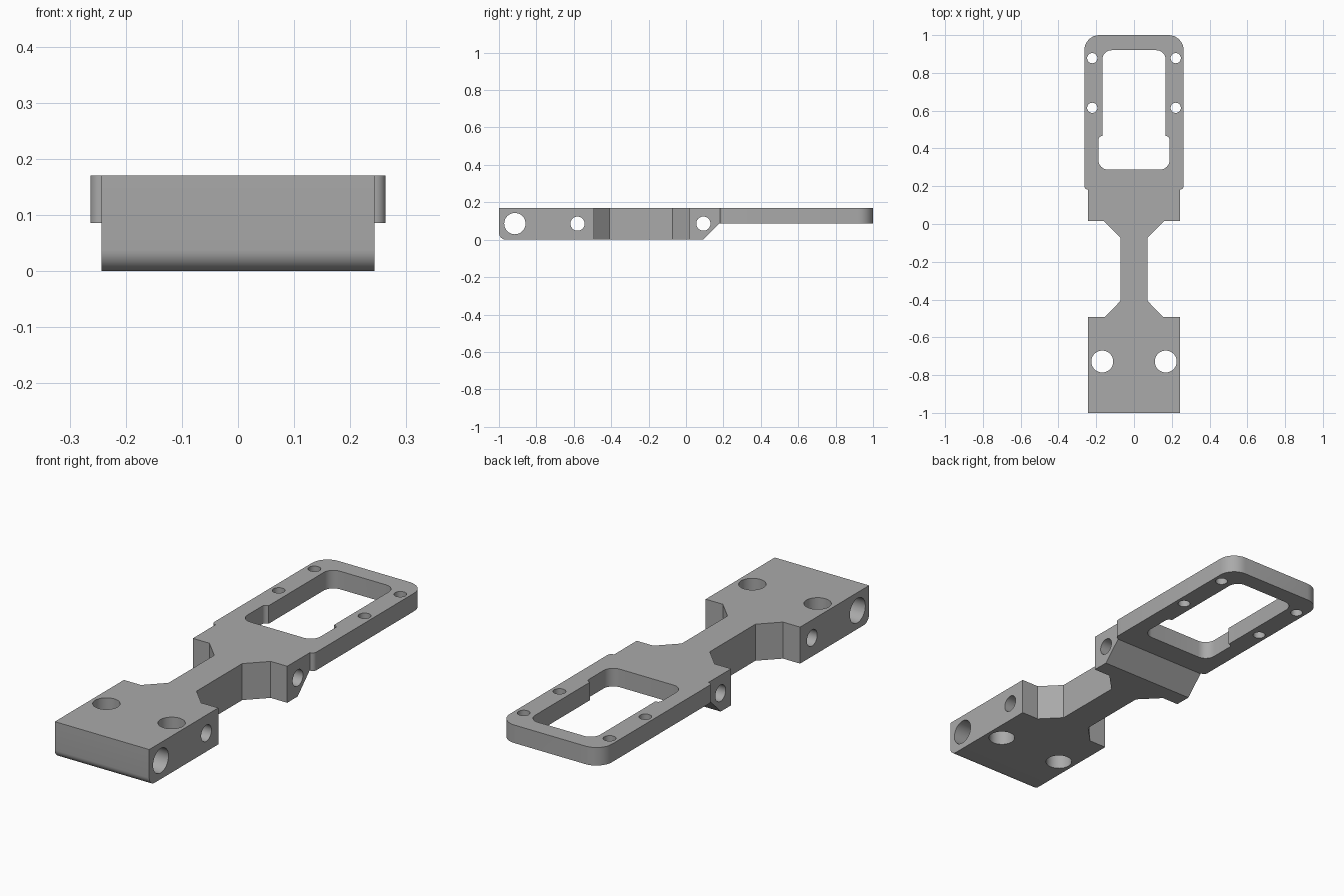
import bpy
import bmesh
from math import radians, tan
from mathutils import Matrix, Vector

cube = bpy.data.objects.get("Cube")
if cube:
    bpy.data.objects.remove(cube, do_unlink=True)

grey = bpy.data.materials.new("light grey")
grey.use_nodes = True
colour = (0.4, 0.4, 0.4, 1)
grey.diffuse_color = colour
grey.node_tree.nodes["Principled BSDF"].inputs["Base Color"].default_value = colour


def fillet(corners, steps=8):
    """Round each (a, b, radius) corner of a closed outline."""
    out = []
    for i, (a, b, r) in enumerate(corners):
        p = Vector((a, b))
        if r == 0:
            out.append(p)
            continue
        u = (Vector(corners[i - 1][:2]) - p).normalized()
        v = (Vector(corners[(i + 1) % len(corners)][:2]) - p).normalized()
        half = u.angle(v) / 2
        reach = r / tan(half)
        centre = p + (u + v).normalized() * (r**2 + reach**2) ** 0.5
        start, end = p + u * reach - centre, p + v * reach - centre
        turn = start.angle_signed(end)
        for k in range(steps + 1):
            out.append(centre + Matrix.Rotation(-turn * k / steps, 2) @ start)
    return out


def mirrored(half):
    """Complete a right-hand outline across x = 0."""
    return half + [(-x, y, r) for x, y, r in reversed(half)]


def finish(bm, name):
    bmesh.ops.recalc_face_normals(bm, faces=bm.faces)
    mesh = bpy.data.meshes.new(name)
    bm.to_mesh(mesh)
    bm.free()
    mesh.materials.append(grey)
    obj = bpy.data.objects.new(name, mesh)
    bpy.context.collection.objects.link(obj)
    return obj


def prism(name, outline, low, high, along_x=False):
    """Extrude an outline along z, or a (y, z) outline along x."""
    place = (lambda p, t: (t, p.x, p.y)) if along_x else (lambda p, t: (p.x, p.y, t))
    bm = bmesh.new()
    face = bm.faces.new([bm.verts.new(place(p, low)) for p in outline])
    moved = bmesh.ops.extrude_face_region(bm, geom=[face])["geom"]
    shift = place(Vector((0, 0)), high - low)
    bmesh.ops.translate(bm, vec=shift, verts=[g for g in moved if isinstance(g, bmesh.types.BMVert)])
    return finish(bm, name)


def drill(name, centre, radius, sideways=False):
    bm = bmesh.new()
    turn = Matrix.Rotation(radians(90), 4, "Y") if sideways else Matrix()
    bmesh.ops.create_cone(bm, cap_ends=True, segments=32, radius1=radius, radius2=radius,
                          depth=1, matrix=Matrix.Translation(centre) @ turn)
    return finish(bm, name)


def combine(target, tool, operation):
    mod = target.modifiers.new(tool.name, "BOOLEAN")
    mod.operation, mod.solver, mod.object = operation, "EXACT", tool
    bpy.context.view_layer.objects.active = target
    bpy.ops.object.modifier_apply(modifier=mod.name)
    bpy.data.objects.remove(tool, do_unlink=True)


# Plan outline: grip block, narrow neck, shoulder and rounded frame
plan = mirrored([
    (0.243, -1, 0), (0.243, -0.492, 0), (0.155, -0.492, 0), (0.072, -0.408, 0),
    (0.072, -0.072, 0), (0.158, 0.015, 0), (0.243, 0.015, 0), (0.243, 0.182, 0),
    (0.263, 0.182, 0.019), (0.263, 1, 0.08),
])
bracket = prism("bracket", fillet(plan), -0.1, 0.3)

# Side profile: thick front, sloped step, thin frame
profile = [(-1, 0.17, 0), (1, 0.17, 0), (1, 0.086, 0), (0.178, 0.086, 0),
           (0.092, 0, 0), (-1, 0, 0.038)]
combine(bracket, prism("side_profile", fillet(profile), -0.5, 0.5, True), "INTERSECT")

# Stepped opening in the frame
opening = mirrored([(0.188, 0.288, 0.05), (0.188, 0.465, 0.018),
                    (0.168, 0.465, 0), (0.168, 0.92, 0.05)])
combine(bracket, prism("opening_cutter", fillet(opening), -0.1, 0.3), "DIFFERENCE")

# Vertical holes on both sides
for side in (-1, 1):
    for x, y, r in ((0.168, -0.728, 0.058), (0.221, 0.615, 0.027), (0.221, 0.878, 0.027)):
        combine(bracket, drill("hole_cutter", (side * x, y, 0.1), r), "DIFFERENCE")

# Cross holes right through the width
for y, r in ((-0.915, 0.057), (-0.58, 0.038), (0.093, 0.038)):
    combine(bracket, drill("cross_hole_cutter", (0, y, 0.086), r, True), "DIFFERENCE")

bpy.ops.object.select_all(action="DESELECT")
bracket.select_set(True)
bpy.context.view_layer.objects.active = bracket
bpy.ops.object.shade_smooth_by_angle(angle=radians(30))
